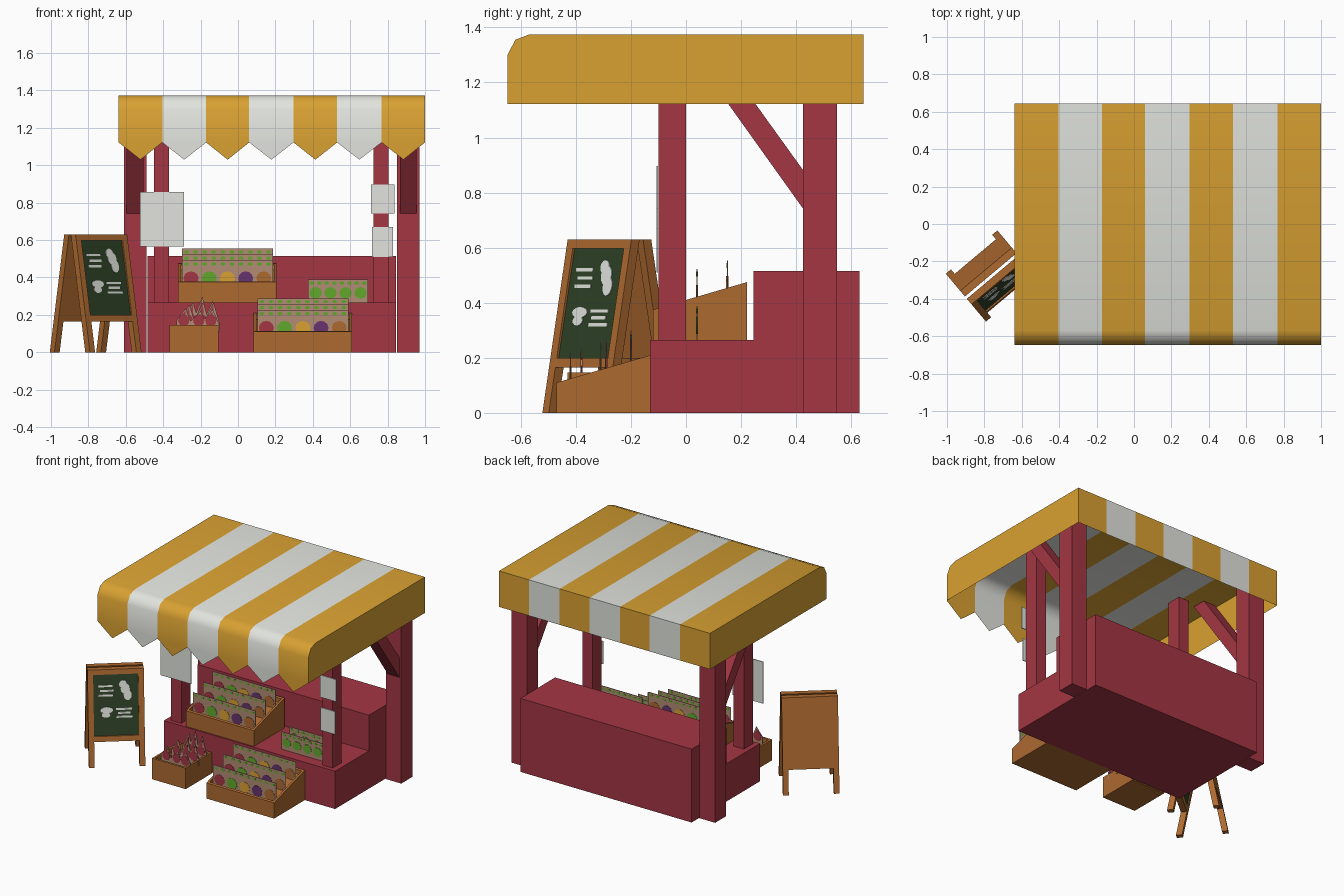
import bpy, bmesh, math
from mathutils import Matrix, Vector

if "Cube" in bpy.data.objects:
    bpy.data.objects.remove(bpy.data.objects["Cube"])

# ---------- palette ----------
def lin(c):
    c /= 255
    return c / 12.92 if c <= 0.04045 else ((c + 0.055) / 1.055) ** 2.4

PALETTE = [("red_paint", 164, 54, 67), ("awning_yellow", 217, 161, 50),
           ("cloth_white", 226, 228, 222), ("wood", 174, 106, 48),
           ("board_green", 45, 65, 38), ("tan_card", 178, 140, 117),
           ("leaf_green", 98, 168, 44), ("plum_purple", 104, 52, 112)]
RED, YELLOW, WHITE, WOOD, BOARD, TAN, LEAF, PLUM = range(8)
MATS = []
for n, r, g, b in PALETTE:
    m = bpy.data.materials.new(n)
    m.diffuse_color = (lin(r), lin(g), lin(b), 1)
    m.use_nodes = True
    m.node_tree.nodes["Principled BSDF"].inputs["Base Color"].default_value = m.diffuse_color
    MATS.append(m)

# ---------- helpers ----------
def prism(bm, pts, a0, a1, mat, axis="x", M=None):
    """Extrude a 2D outline: (y, z) along x, or (x, z) along y."""
    def place(p, a):
        v = Vector((a, p[0], p[1])) if axis == "x" else Vector((p[0], a, p[1]))
        return M @ v if M else v
    lo = [bm.verts.new(place(p, a0)) for p in pts]
    hi = [bm.verts.new(place(p, a1)) for p in pts]
    n = len(pts)
    fs = [bm.faces.new(lo), bm.faces.new(hi[::-1])]
    fs += [bm.faces.new((lo[i], hi[i], hi[(i + 1) % n], lo[(i + 1) % n])) for i in range(n)]
    for f in fs:
        f.material_index = mat
    bmesh.ops.recalc_face_normals(bm, faces=fs)

def box(bm, x0, x1, y0, y1, z0, z1, mat, M=None):
    prism(bm, [(y0, z0), (y1, z0), (y1, z1), (y0, z1)], x0, x1, mat, "x", M)

def disc(bm, x, z, rx, rz, y0, y1, mat, M=None, n=12):
    ring = [(x + rx * math.cos(2 * math.pi * i / n), z + rz * math.sin(2 * math.pi * i / n))
            for i in range(n)]
    prism(bm, ring, y0, y1, mat, "y", M)

def finish(bm, name):
    me = bpy.data.meshes.new(name)
    bm.to_mesh(me)
    bm.free()
    for m in MATS:
        me.materials.append(m)
    ob = bpy.data.objects.new(name, me)
    bpy.context.collection.objects.link(ob)
    return ob

# ---------- counter (stepped profile) ----------
bm = bmesh.new()
prism(bm, [(-.13, 0), (.63, 0), (.63, .515), (.245, .515), (.245, .265), (-.13, .265)],
      -.485, .845, RED)
finish(bm, "counter")

# ---------- posts and braces ----------
for side, bx, fx in (("left", -.61, -.45), ("right", .85, .725)):
    bm = bmesh.new()
    box(bm, bx, bx + .12, .425, .548, 0, 1.37, RED)
    finish(bm, side + "_back_post")
    bm = bmesh.new()
    box(bm, fx, fx + .08, -.10, 0, .26, 1.37, RED)
    finish(bm, side + "_front_post")
    bm = bmesh.new()
    prism(bm, [(.43, .735), (.43, .875), (.085, 1.355), (-.013, 1.355)], bx + .015, bx + .105, RED)
    finish(bm, side + "_brace")

# ---------- striped awning (open sheet with pointed front edge) ----------
STRIPES = [-.638, -.405, -.17, .06, .297, .53, .768, 1.0]
PROFILE = [(.645, 1.122), (.645, 1.374), (-.57, 1.374), (-.62, 1.355), (-.648, 1.30), (-.648, 1.122)]
bm = bmesh.new()
cols = [[bm.verts.new((x, y, z)) for y, z in PROFILE] for x in STRIPES]
for i in range(7):
    a, b = cols[i], cols[i + 1]
    fs = [bm.faces.new((a[k], b[k], b[k + 1], a[k + 1])) for k in range(5)]
    tip = bm.verts.new(((STRIPES[i] + STRIPES[i + 1]) / 2, -.648, 1.03))
    fs.append(bm.faces.new((a[5], b[5], tip)))
    for f in fs:
        f.material_index = WHITE if i % 2 else YELLOW
for c in (cols[0], cols[-1]):
    bm.faces.new(c).material_index = YELLOW
bmesh.ops.recalc_face_normals(bm, faces=bm.faces[:])
awning = finish(bm, "awning")
bpy.context.view_layer.objects.active = awning
awning.select_set(True)
bpy.ops.object.shade_smooth_by_angle(angle=math.radians(45))
awning.select_set(False)

# ---------- price signs on the front posts ----------
for name, x0, x1, z0, z1 in (("large_sign", -.525, -.29, .565, .858),
                             ("upper_small_sign", .712, .838, .742, .897),
                             ("lower_small_sign", .716, .83, .51, .67)):
    bm = bmesh.new()
    box(bm, x0, x1, -.108, -.102, z0, z1, WHITE)
    finish(bm, name)

# ---------- crates ----------
def crate(name, x0, x1, y0, y1, z, hf, hb, inset):
    t = .015
    def h(y):
        return z + hf + (hb - hf) * (y - y0) / (y1 - y0)
    def wedge(xa, xb, ya, yb, drop):
        prism(bm, [(ya, z), (yb, z), (yb, h(yb) - drop), (ya, h(ya) - drop)], xa, xb, WOOD)
    bm = bmesh.new()
    wedge(x0, x0 + t, y0, y1, 0)
    wedge(x1 - t, x1, y0, y1, 0)
    wedge(x0 + t, x1 - t, y0, y0 + t, 0)
    wedge(x0 + t, x1 - t, y1 - t, y1, 0)
    wedge(x0 + t, x1 - t, y0 + t, y1 - t, inset)
    finish(bm, name)

def produce_row(bm, x0, x1, y, z0, z1, fruits, fz, r):
    """Upright tan card with a row of fruit discs and leaves above them."""
    box(bm, x0, x1, y - .002, y + .002, z0, z1, TAN)
    w = (x1 - x0) / len(fruits)
    for i, mat in enumerate(fruits):
        x = x0 + w * (i + .5)
        disc(bm, x, fz, r, r * .95, y - .004, y + .004, mat)
        for dx in (-.25, .25):
            disc(bm, x + dx * w, z1 - .018, .014, .009, y - .003, y + .003, LEAF, n=8)

MIXED = [RED, LEAF, YELLOW, PLUM, WOOD]
for tag, x0, y0, z in (("lower", .083, -.47, 0), ("upper", -.32, -.12, .265)):
    crate(tag + "_crate", x0, x0 + .527, y0, y0 + .342, z, .11, .21, .03)
    bm = bmesh.new()
    for k in range(3):
        y = y0 + .05 + .11 * k
        top = z + .225 + .032 * k
        produce_row(bm, x0 + .02, x0 + .507, y, top - .15, top, MIXED, top - .095, .04)
    finish(bm, tag + "_produce")

# Green produce standing directly on the counter
bm = bmesh.new()
for y in (-.05, .04):
    produce_row(bm, .375, .695, y, .265, .388, [LEAF] * 4, .318, .033)
finish(bm, "counter_greens")

# Small crate with pointed red produce
crate("small_crate", -.367, -.105, -.43, -.14, 0, .147, .147, .03)
bm = bmesh.new()
for y, base, tips in ((-.38, .11, ((-.29, .235), (-.21, .22), (-.145, .23))),
                      (-.29, .11, ((-.27, .255), (-.195, .27), (-.14, .265))),
                      (-.20, .11, ((-.25, .27), (-.20, .30), (-.145, .275)))):
    for x, top in tips:
        w = .04
        prism(bm, [(x - w, base), (x + w, base), (x + w, base + .05), (x + .01, top),
                   (x - w, base + .06)], y - .002, y + .002, TAN, "y")
        disc(bm, x, base + .06, .03, .033, y - .004, y + .004, RED)
        prism(bm, [(x - .022, base + .08), (x + .012, base + .08), (x + .008, top - .015)],
              y - .003, y + .003, RED, "y")
finish(bm, "small_crate_produce")

# ---------- chalkboard stand: two leaning panels ----------
PLACE = Matrix.Translation((-.761, -.278, 0)) @ Matrix.Rotation(math.radians(40), 4, "Z")
LEAN = Matrix.Identity(4)
LEAN[1][2] = .12 / .63
LEAN[1][3] = -.15
FRONT = PLACE @ LEAN
BACK = PLACE @ Matrix.Rotation(math.pi, 4, "Z") @ LEAN
W = .18
for name, M in (("chalkboard_front", FRONT), ("chalkboard_back", BACK)):
    bm = bmesh.new()
    for s in (-1, 1):
        xa, xb = sorted((s * W, s * (W - .036)))
        box(bm, xa, xb, -.017, .022, 0, .63, WOOD, M)
    i = W - .036
    box(bm, -i, i, -.017, .022, .165, .20, WOOD, M)
    box(bm, -i, i, -.017, .022, .597, .63, WOOD, M)
    box(bm, -i, i, -.008, .016, .20, .597, BOARD if M is FRONT else WOOD, M)
    if M is BACK:
        box(bm, -i, i, -.017, -.008, .20, .597, WOOD, M)
    finish(bm, name)

# Chalk doodles
bm = bmesh.new()
for x0, x1, z in ((-.115, -.02, .52), (-.10, -.015, .49), (-.11, -.02, .46),
                  (.0, .10, .37), (.01, .09, .345), (.0, .105, .32)):
    box(bm, x0, x1, -.011, -.008, z - .006, z + .006, WHITE, FRONT)
for x, z, rx, rz in ((.06, .50, .03, .035), (.075, .46, .026, .035), (.045, .53, .025, .025),
                     (-.06, .365, .042, .02), (-.065, .335, .028, .018)):
    disc(bm, x, z, rx, rz, -.011, -.008, WHITE, FRONT)
finish(bm, "chalk_doodles")
